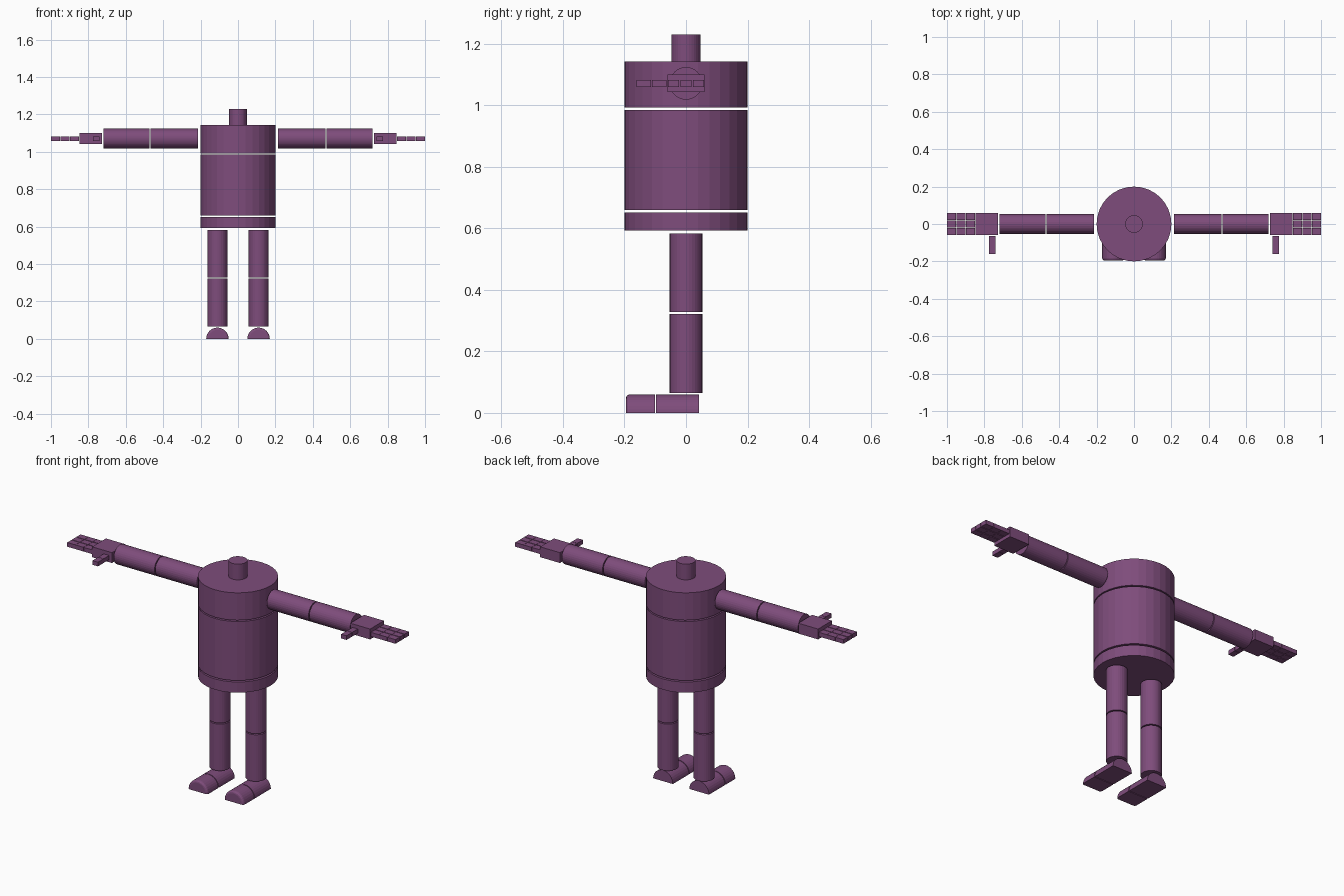
import bpy, bmesh, math
from mathutils import Matrix, Vector

if "Cube" in bpy.data.objects:
    bpy.data.objects.remove(bpy.data.objects["Cube"])

purple = bpy.data.materials.new("plum_purple")
purple.diffuse_color = (0.21, 0.073, 0.2, 1)
purple.use_nodes = True
purple.node_tree.nodes["Principled BSDF"].inputs["Base Color"].default_value = purple.diffuse_color


def finish(name, bm):
    bmesh.ops.recalc_face_normals(bm, faces=bm.faces)
    me = bpy.data.meshes.new(name)
    bm.to_mesh(me)
    bm.free()
    me.materials.append(purple)
    ob = bpy.data.objects.new(name, me)
    bpy.context.collection.objects.link(ob)
    return ob


def cylinder(name, radius, start, end):
    """Flat-sided cylinder running between two points."""
    a, b = Vector(start), Vector(end)
    rot = (b - a).to_track_quat('Z', 'Y').to_matrix().to_4x4()
    bm = bmesh.new()
    bmesh.ops.create_cone(bm, cap_ends=True, segments=32, radius1=radius, radius2=radius,
                          depth=(b - a).length, matrix=Matrix.Translation((a + b) / 2) @ rot)
    return finish(name, bm)


def box(name, x, y, z):
    """Box from (min, max) ranges."""
    lo, hi = zip(*(sorted(r) for r in (x, y, z)))
    size = [h - l for l, h in zip(lo, hi)]
    mid = [(h + l) / 2 for l, h in zip(lo, hi)]
    bm = bmesh.new()
    bmesh.ops.create_cube(bm, size=1, matrix=Matrix.Translation(mid) @ Matrix.Diagonal((*size, 1)))
    return finish(name, bm)


def half_round(name, cx, rings):
    """Half-cylinder along y, lofted through (y, radius) rings."""
    bm = bmesh.new()
    n = 16
    loops = [[bm.verts.new((cx + r * math.cos(math.pi * i / n), y, r * math.sin(math.pi * i / n)))
              for i in range(n + 1)] for y, r in rings]
    for a, b in zip(loops, loops[1:]):
        for i in range(n + 1):
            j = (i + 1) % (n + 1)
            bm.faces.new((a[i], a[j], b[j], b[i]))
    bm.faces.new(loops[0])
    bm.faces.new(loops[-1])
    return finish(name, bm)


# Torso stack and neck
for name, r, z0, z1 in (("pelvis", 0.2, 0.593, 0.652), ("abdomen", 0.2, 0.66, 0.985),
                        ("chest", 0.2, 0.992, 1.143), ("neck", 0.047, 1.143, 1.23)):
    cylinder(name, r, (0, 0, z0), (0, 0, z1))

ARM_Z = 1.071
for side, s in (("left", 1), ("right", -1)):
    # Arm
    cylinder(f"{side}_upper_arm", 0.053, (s * 0.213, 0, ARM_Z), (s * 0.467, 0, ARM_Z))
    cylinder(f"{side}_forearm", 0.053, (s * 0.472, 0, ARM_Z), (s * 0.72, 0, ARM_Z))
    # Hand: palm, three fingers of three joints, thumb of two joints
    box(f"{side}_palm", (s * 0.726, s * 0.847), (-0.06, 0.06), (1.043, 1.1))
    for f in range(3):
        y = (f - 1) * 0.04
        for j in range(3):
            x = 0.85 + j * 0.0505
            box(f"{side}_finger_{f + 1}_joint_{j + 1}", (s * x, s * (x + 0.049)),
                (y - 0.018, y + 0.018), (1.059, 1.082))
    for j in range(2):
        y = -0.063 - j * 0.05
        box(f"{side}_thumb_joint_{j + 1}", (s * 0.741, s * 0.774), (y - 0.048, y), (1.059, 1.082))
    # Leg
    cx = s * 0.11
    cylinder(f"{side}_thigh", 0.053, (cx, 0, 0.328), (cx, 0, 0.583))
    cylinder(f"{side}_shin", 0.053, (cx, 0, 0.065), (cx, 0, 0.322))
    # Foot: heel block and rounded toe
    half_round(f"{side}_foot", cx, [(0.043, 0.06), (-0.097, 0.06)])
    toe = [(-0.101, 0.06)] + [(-0.183 - 0.012 * math.sin(t), 0.048 + 0.012 * math.cos(t))
                              for t in (0, math.pi / 6, math.pi / 3, math.pi / 2)]
    half_round(f"{side}_toe", cx, toe)
